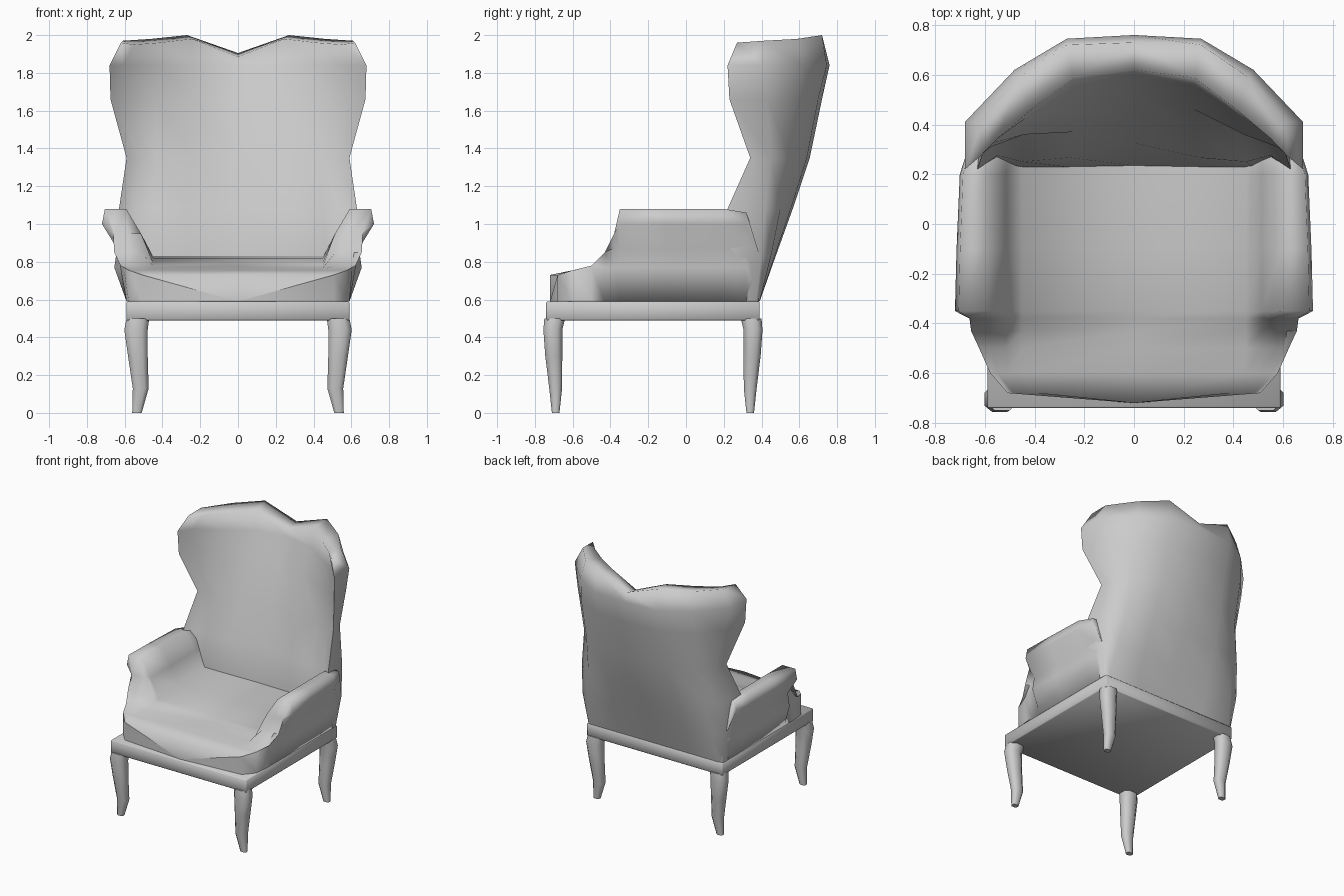
import bpy, bmesh, math

cube = bpy.data.objects.get("Cube")
if cube:
    bpy.data.objects.remove(cube, do_unlink=True)

grey = bpy.data.materials.new("plain_grey")
grey.use_nodes = True
colour = (0.6, 0.6, 0.6, 1)
grey.diffuse_color = colour
grey.node_tree.nodes["Principled BSDF"].inputs["Base Color"].default_value = colour


def finish(name, bm, angle):
    bmesh.ops.recalc_face_normals(bm, faces=bm.faces)
    mesh = bpy.data.meshes.new(name)
    bm.to_mesh(mesh)
    bm.free()
    mesh.materials.append(grey)
    obj = bpy.data.objects.new(name, mesh)
    bpy.context.collection.objects.link(obj)
    bpy.ops.object.select_all(action="DESELECT")
    obj.select_set(True)
    bpy.context.view_layer.objects.active = obj
    bpy.ops.object.shade_smooth_by_angle(angle=math.radians(angle))


def loft(rings):
    """Skin closed rings of equal length; return the mesh and its vertex rings."""
    bm = bmesh.new()
    rows = [[bm.verts.new(p) for p in ring] for ring in rings]
    n = len(rows[0])
    for low, high in zip(rows, rows[1:]):
        for i in range(n):
            j = (i + 1) % n
            bm.faces.new((low[i], low[j], high[j], high[i]))
    return bm, rows


def mirrored(half):
    return half + [(-x, y, z) for x, y, z in reversed(half) if x > 0.001]


# Winged back: plan sections from the centre of the back round to the wing tip
# height, thickness, then centre y, shoulder, corner, side and tip
sections = [
    (0.59, 0.25, 0.39, (0.3, 0.39), (0.56, 0.39), (0.59, 0.37), (0.59, 0.2)),
    (0.83, 0.24, 0.475, (0.3, 0.47), (0.53, 0.45), (0.62, 0.4), (0.63, 0.2)),
    (1.08, 0.24, 0.565, (0.29, 0.555), (0.5, 0.5), (0.61, 0.42), (0.63, 0.22)),
    (1.35, 0.23, 0.655, (0.27, 0.64), (0.48, 0.55), (0.57, 0.45), (0.59, 0.34)),
    (1.66, 0.2, 0.72, (0.27, 0.7), (0.49, 0.6), (0.64, 0.43), (0.675, 0.23)),
    (1.84, 0.16, 0.76, (0.27, 0.745), (0.48, 0.62), (0.68, 0.41), (0.68, 0.22)),
    (1.94, 0.11, 0.73, (0.27, 0.72), (0.46, 0.59), (0.61, 0.41), (0.62, 0.27)),
]
crest = (1.905, 2.0, 1.98, 1.97, 1.96)
inset = (1, 1.2, 1.2, 0.6)
rings = []
for z, thick, back_y, *rest in sections:
    outer = [(0, back_y)] + rest
    tip_y = rest[-1][1]
    top = z > 1.9
    heights = crest if top else [z] * 5
    half = [(x, y, h) for (x, y), h in zip(outer, heights)]
    for i in (3, 2, 1, 0):
        x, y = outer[i]
        half.append((x * 0.9, max(y - thick * inset[i], tip_y + 0.03),
                     heights[i] - (0.02 if top else 0)))
    rings.append(mirrored(half))
bm, rows = loft(rings)
rim = rows[-1]
n = len(rim)
for i in range(4):
    for side in (1, -1):
        loop = [rim[side * k % n] for k in (i, i + 1, 7 - i, 8 - i)]
        bm.faces.new(list(dict.fromkeys(loop)))
finish("winged_back", bm, 110)

# Arms and seat: one cross-section swept from back to front
arm_outer = [(0.59, 0.59), (0.655, 0.77), (0.64, 0.87), (0.72, 1.0), (0.705, 1.08)]
arm_inner = [(0.61, 1.08), (0.53, 0.95), (0.45, 0.81)]
# y, top of arm, outward flare, taper, seat height
stations = [
    (0.385, 0.85, 0.4, 0.98, 0.83),
    (0.32, 1.06, 0.55, 1.0, 0.83),
    (0.2, 1.08, 0.85, 1.0, 0.83),
    (-0.1, 1.08, 0.95, 1.0, 0.82),
    (-0.35, 1.08, 1.0, 1.0, 0.8),
    (-0.38, 0.95, 0.55, 1.0, 0.79),
    (-0.43, 0.85, 0.5, 1.0, 0.78),
    (-0.5, 0.78, 0.25, 1.0, 0.77),
    (-0.6, 0.755, 0.0, 0.98, 0.755),
    (-0.68, 0.73, 0.0, 0.86, 0.73),
]
rings = []
for y, top, flare, taper, seat in stations:
    half = [((0.59 + (x - 0.59) * flare) * taper, y, min(z, top)) for x, z in arm_outer]
    half += [(min(x, 0.58 + 0.04 * flare) * taper * 0.97, y, min(z, top))
             for x, z in arm_inner[:2]]
    half.append((arm_inner[2][0] * taper, y, min(seat, top)))
    half.append((0, y - (0.04 if y < -0.65 else 0), seat))
    rings.append(mirrored(half))
bm, rows = loft(rings)
bm.faces.new(rows[0])
front = rows[-1]
foot = bm.verts.new((0, -0.72, 0.59))
for a, b in zip(front, front[1:] + front[:1]):
    bm.faces.new((a, b, foot))
finish("seat_and_arms", bm, 80)

# Seat frame
bm = bmesh.new()
bmesh.ops.create_cube(bm, size=1)
for v in bm.verts:
    v.co = (v.co.x * 1.18, v.co.y * 1.13 - 0.175, v.co.z * 0.1 + 0.54)
bmesh.ops.bevel(bm, geom=bm.edges[:], offset=0.006, segments=1, affect="EDGES")
finish("seat_frame", bm, 50)

# Curved legs: centre x, centre y, height, half widths
leg_path = [
    (0.53, 0.52, 0.5, 0.06, 0.055),
    (0.54, 0.53, 0.44, 0.062, 0.05),
    (0.53, 0.525, 0.3, 0.052, 0.045),
    (0.515, 0.515, 0.13, 0.042, 0.034),
    (0.535, 0.515, 0.0, 0.025, 0.02),
]
corner = [(1, 0.5), (0.5, 1), (-0.5, 1), (-1, 0.5), (-1, -0.5), (-0.5, -1), (0.5, -1), (1, -0.5)]
for sx, side in ((1, "left"), (-1, "right")):
    for sy, end in ((1, "back"), (-1, "front")):
        rings = [[(sx * (cx + u * wx), sy * (cy + v * wy) - 0.175, z) for u, v in corner]
                 for cx, cy, z, wx, wy in leg_path]
        bm, rows = loft(rings)
        bm.faces.new(rows[0])
        bm.faces.new(rows[-1])
        finish(f"{end}_{side}_leg", bm, 60)
